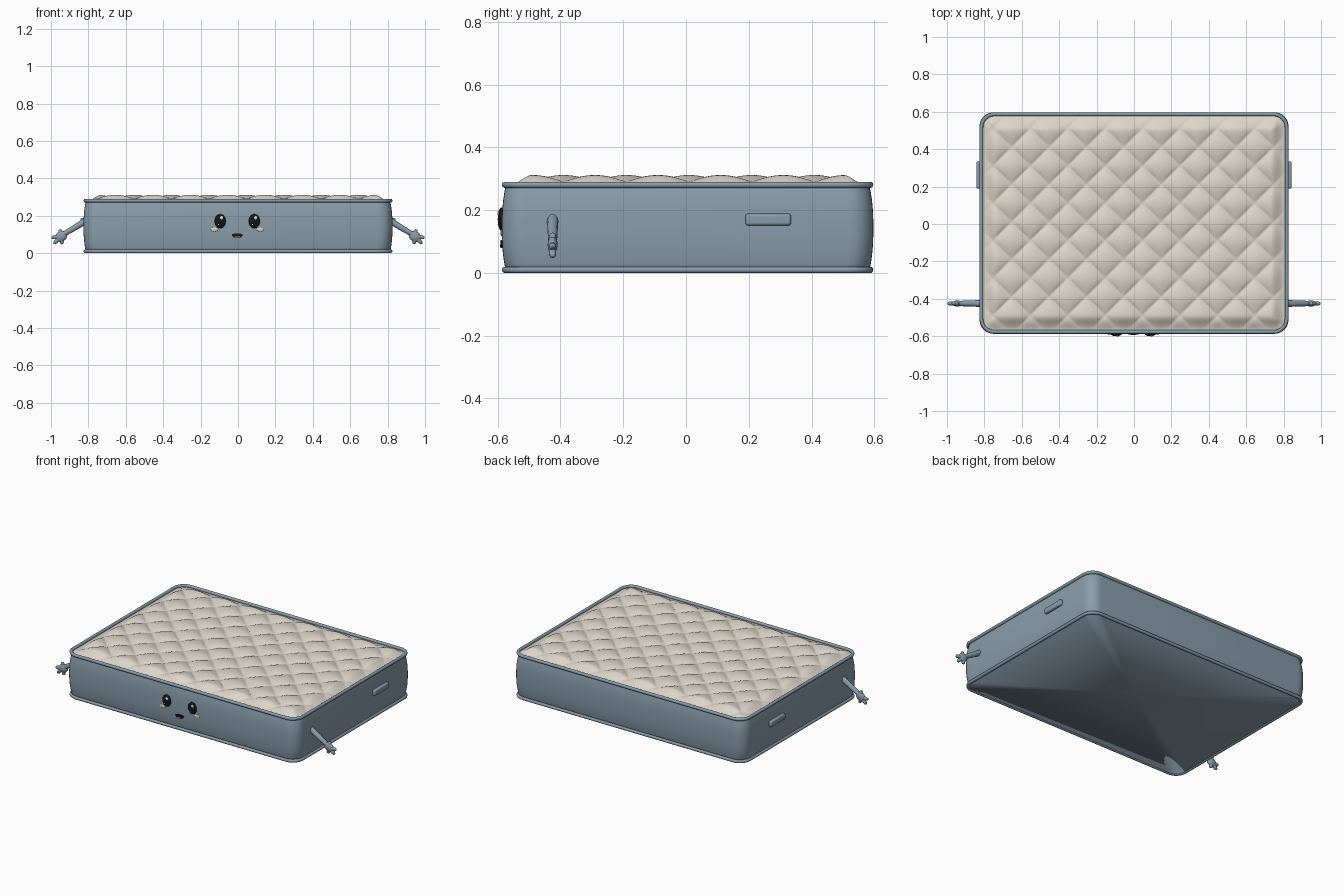
import bpy, bmesh, math
from mathutils import Vector

if "Cube" in bpy.data.objects:
    bpy.data.objects.remove(bpy.data.objects["Cube"], do_unlink=True)

CY = 0.005                      # body centre in y
HX, HY, CORNER = 0.826, 0.592, 0.075
FRONT = CY - HY


def material(name, rgb, rough=0.7):
    m = bpy.data.materials.new(name)
    m.use_nodes = True
    m.diffuse_color = (*rgb, 1)
    bsdf = m.node_tree.nodes["Principled BSDF"]
    bsdf.inputs["Base Color"].default_value = (*rgb, 1)
    bsdf.inputs["Roughness"].default_value = rough
    return m


BLUE = material("slate_blue", (0.25, 0.34, 0.41))
CREAM = material("cream_fabric", (0.72, 0.67, 0.59))
BLACK = material("black", (0.008, 0.008, 0.01))
WHITE = material("white", (0.9, 0.9, 0.9))
BLUSH = material("pale_blush", (0.70, 0.61, 0.58))
TONGUE = material("tongue_pink", (0.6, 0.25, 0.24))


def finish(obj, mat, angle=40):
    obj.data.materials.clear()
    obj.data.materials.append(mat)
    bpy.ops.object.select_all(action="DESELECT")
    obj.select_set(True)
    bpy.context.view_layer.objects.active = obj
    bpy.ops.object.shade_smooth_by_angle(angle=math.radians(angle))
    return obj


def from_bmesh(name, bm, mat, angle=40):
    bmesh.ops.recalc_face_normals(bm, faces=bm.faces)
    mesh = bpy.data.meshes.new(name)
    bm.to_mesh(mesh)
    bm.free()
    obj = bpy.data.objects.new(name, mesh)
    bpy.context.collection.objects.link(obj)
    return finish(obj, mat, angle)


def rounded_rect(hx, hy, r, steps=8):
    pts = []
    for q, (sx, sy) in enumerate([(1, 1), (-1, 1), (-1, -1), (1, -1)]):
        for i in range(steps + 1):
            a = math.pi / 2 * (q + i / steps)
            pts.append((sx * (hx - r) + r * math.cos(a), CY + sy * (hy - r) + r * math.sin(a)))
    return pts


def bridge(bm, a, b):
    n = len(a)
    for i in range(n):
        bm.faces.new((a[i], a[(i + 1) % n], b[(i + 1) % n], b[i]))


def tube(name, paths, mat, cyclic=False):
    """Round tubes; each path point is (position, radius)."""
    cu = bpy.data.curves.new(name, "CURVE")
    cu.dimensions = "3D"
    cu.bevel_depth = 1
    cu.bevel_resolution = 3
    cu.use_fill_caps = not cyclic
    for path in paths:
        sp = cu.splines.new("POLY")
        sp.points.add(len(path) - 1)
        sp.use_cyclic_u = cyclic
        for p, (co, r) in zip(sp.points, path):
            p.co = (*co, 1)
            p.radius = r
    obj = bpy.data.objects.new(name, cu)
    bpy.context.collection.objects.link(obj)
    bpy.ops.object.select_all(action="DESELECT")
    obj.select_set(True)
    bpy.context.view_layer.objects.active = obj
    bpy.ops.object.convert(target="MESH")
    return finish(bpy.context.object, mat, 60)


def ellipsoid(name, loc, size, mat, seg=24):
    bpy.ops.mesh.primitive_uv_sphere_add(segments=seg, ring_count=seg // 2, location=loc)
    obj = bpy.context.object
    obj.name = name
    obj.scale = size
    return finish(obj, mat, 60)


# Bulging side wall, closed underneath by a flat fan that shades into the wall
bm = bmesh.new()
rings = []
for i in range(13):
    t = i / 6 - 1
    inset = 0.013 * abs(t) ** 2.5
    ring = rounded_rect(HX - inset, HY - inset, CORNER)
    rings.append([bm.verts.new((x, y, 0.143 + 0.137 * t)) for x, y in ring])
for a, b in zip(rings, rings[1:]):
    bridge(bm, a, b)
bottom = rings[0]
centre = bm.verts.new((0, CY, bottom[0].co.z))
for i in range(len(bottom)):
    bm.faces.new((bottom[i], bottom[(i + 1) % len(bottom)], centre))
from_bmesh("mattress_side", bm, BLUE, 120)

# Piping around the top and bottom edges
for name, z in (("top_piping", 0.281), ("bottom_piping", 0.010)):
    ring = rounded_rect(HX - 0.010, HY - 0.010, CORNER - 0.005)
    tube(name, [[((x, y, z), 0.010) for x, y in ring]], BLUE, cyclic=True)

# Quilted top: diagonal stitch lines with puffed diamonds, fading at the rim
PITCH, QX, QY, QR = 0.2, HX - 0.012, HY - 0.012, 0.065
NX, NY = 220, 160


def quilt_point(i, j):
    x, y = QX * (2 * i / NX - 1), QY * (2 * j / NY - 1)
    edge = min(1, min(QX - abs(x), QY - abs(y)) / 0.085)
    edge = edge * edge * (3 - 2 * edge)
    u = math.sin(math.pi * (x - y + 0.06) / PITCH)
    v = math.sin(math.pi * (x + y + 0.05) / PITCH)
    z = 0.276 + edge * (0.016 + 0.020 * math.sqrt(abs(u * v)))
    # Bend the grid corners round
    dx, dy = abs(x) - (QX - QR), abs(y) - (QY - QR)
    if dx > 0 and dy > 0:
        f = max(dx, dy) / math.hypot(dx, dy)
        x = math.copysign(QX - QR + dx * f, x)
        y = math.copysign(QY - QR + dy * f, y)
    return x, y + CY, z


bm = bmesh.new()
grid = [[bm.verts.new(quilt_point(i, j)) for j in range(NY + 1)] for i in range(NX + 1)]
for i in range(NX):
    for j in range(NY):
        bm.faces.new((grid[i][j], grid[i + 1][j], grid[i + 1][j + 1], grid[i][j + 1]))
from_bmesh("quilted_top", bm, CREAM, 80)

# Arms, hands and side handles
AY = -0.425
for side, s in (("left", 1), ("right", -1)):
    def at(x, z, y=AY):
        return Vector((s * x, y, z))

    tube(side + "_arm", [[(at(0.80, 0.178), 0.018), (at(0.83, 0.163), 0.018),
                          (at(0.88, 0.132), 0.016), (at(0.935, 0.100), 0.014)]], BLUE)
    ellipsoid(side + "_shoulder", at(0.815, 0.170), (0.02, 0.018, 0.02), BLUE, 16)
    palm = ellipsoid(side + "_palm", at(0.945, 0.090), (0.034, 0.016, 0.028), BLUE, 16)
    palm.rotation_euler.y = s * math.radians(30)
    fingers = []
    for x, z in ((0.951, 0.128), (0.998, 0.083), (0.985, 0.050), (0.940, 0.048)):
        root, tip = at(0.946, 0.090), at(x, z)
        fingers.append([(root, 0.011), (root.lerp(tip, 0.75), 0.011),
                        (root.lerp(tip, 0.93), 0.008), (tip, 0.003)])
    tube(side + "_fingers", fingers, BLUE)

    bpy.ops.mesh.primitive_cube_add(size=1, location=(s * 0.828, 0.262, 0.170))
    handle = bpy.context.object
    handle.name = side + "_handle"
    handle.dimensions = (0.03, 0.146, 0.038)
    bpy.ops.object.transform_apply(location=False, rotation=False, scale=True)
    bev = handle.modifiers.new("round", "BEVEL")
    bev.width = 0.009
    bev.segments = 3
    finish(handle, BLUE)

    # Eye with two glints, and a cheek below it
    ex = s * 0.091 - 0.004
    ellipsoid(side + "_eye", (ex, FRONT, 0.171), (0.030, 0.013, 0.038), BLACK)
    ellipsoid(side + "_eye_glint", (ex + 0.007, FRONT - 0.010, 0.189), (0.009, 0.004, 0.010), WHITE, 12)
    ellipsoid(side + "_eye_small_glint", (ex - 0.009, FRONT - 0.010, 0.154), (0.004, 0.003, 0.004), WHITE, 12)
    ellipsoid(side + "_cheek", (s * 0.122 - 0.004, FRONT, 0.127), (0.020, 0.004, 0.011), BLUSH)


# Mouth: a half-round plate with a tongue
def half_disc(name, w, h, z, y, mat):
    bm = bmesh.new()
    outline = [(w * math.cos(a), -h * math.sin(a)) for a in
               (math.pi * i / 16 for i in range(17))]
    outline += [(-w * 0.5, h * 0.22), (w * 0.5, h * 0.22)]
    front = [bm.verts.new((x - 0.004, y, z + dz)) for x, dz in outline]
    back = [bm.verts.new((x - 0.004, FRONT + 0.004, z + dz)) for x, dz in outline]
    bm.faces.new(front)
    bridge(bm, front, back)
    from_bmesh(name, bm, mat)


half_disc("mouth", 0.029, 0.021, 0.101, FRONT - 0.004, BLACK)
half_disc("tongue", 0.015, 0.006, 0.089, FRONT - 0.0055, TONGUE)
